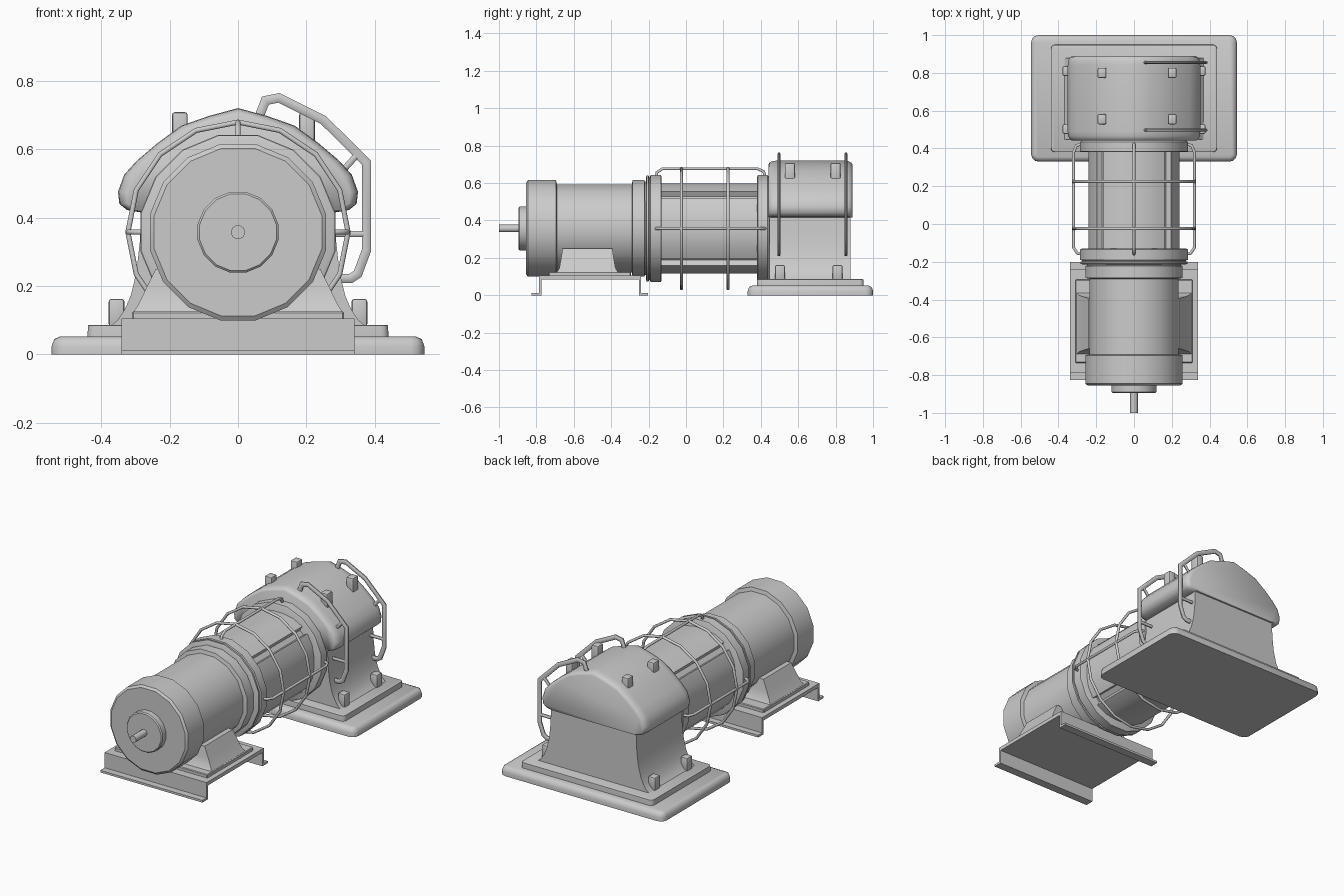
import bpy, bmesh, math
from mathutils import Vector

if "Cube" in bpy.data.objects:
    bpy.data.objects.remove(bpy.data.objects["Cube"])

CZ = 0.357  # height of the shaft axis


def finish(name, bm, bevel=0, seg=2, angle=30):
    bmesh.ops.recalc_face_normals(bm, faces=bm.faces)
    if bevel:
        edges = [e for e in bm.edges if e.calc_face_angle(0) > 0.7]
        bmesh.ops.bevel(bm, geom=edges, offset=bevel, segments=seg,
                        affect='EDGES', profile=0.5, clamp_overlap=True)
    me = bpy.data.meshes.new(name)
    bm.to_mesh(me)
    bm.free()
    for p in me.polygons:
        p.use_smooth = True
    me.set_sharp_from_angle(angle=math.radians(angle))
    ob = bpy.data.objects.new(name, me)
    bpy.context.collection.objects.link(ob)
    return ob


def skin(name, rings, closed=False, **kw):
    """Bridge a list of equal-length point loops."""
    bm = bmesh.new()
    loops = [[bm.verts.new(p) for p in r] for r in rings]
    n, m = len(loops[0]), len(loops)
    for i in range(m if closed else m - 1):
        a, b = loops[i], loops[(i + 1) % m]
        for j in range(n):
            k = (j + 1) % n
            bm.faces.new((a[j], a[k], b[k], b[j]))
    if not closed:
        bm.faces.new(loops[0])
        bm.faces.new(loops[-1])
    return finish(name, bm, **kw)


def lathe(name, profile, n=16):
    """Turn (y, apothem) pairs around the shaft axis, flat side up."""
    rings = []
    for y, r in profile:
        R = r / math.cos(math.pi / n)
        angs = [(j + 0.5) * math.tau / n for j in range(n)]
        rings.append([(R * math.cos(a), y, CZ + R * math.sin(a)) for a in angs])
    return skin(name, rings, angle=32)


def box(name, x0, x1, y0, y1, z0, z1, bevel=0, seg=2):
    rings = [[(x0, y0, z), (x1, y0, z), (x1, y1, z), (x0, y1, z)] for z in (z0, z1)]
    return skin(name, rings, bevel=bevel, seg=seg)


def bar(name, pts, normal, w, t, closed=False):
    """Sweep an octagonal bar along a planar path; w in plane, t across it."""
    pts, nv = [Vector(p) for p in pts], Vector(normal)
    rings, m = [], len(pts)
    for i, p in enumerate(pts):
        a = pts[i - 1] if (i or closed) else p
        b = pts[(i + 1) % m] if (i < m - 1 or closed) else p
        d1 = (p - a).normalized() if p != a else (b - p).normalized()
        d2 = (b - p).normalized() if p != b else d1
        side = (d1 + d2).normalized().cross(nv)
        side /= max(0.5, side.dot(d1.cross(nv)))
        angs = [(k + 0.5) * math.tau / 8 for k in range(8)]
        rings.append([p + side * (math.cos(q) * w / 2) + nv * (math.sin(q) * t / 2)
                      for q in angs])
    return skin(name, rings, closed=closed, angle=50)


# Motor: shaft, hub, end cap, barrel and coupling rings
lathe("shaft", [(-1.0, 0.02), (-0.88, 0.02)], 12)
lathe("shaft_hub", [(-0.895, 0.112), (-0.889, 0.118), (-0.84, 0.118)])
lathe("motor_barrel", [(-0.855, 0.245), (-0.845, 0.258), (-0.695, 0.258), (-0.69, 0.236),
                       (-0.29, 0.236), (-0.285, 0.258), (-0.222, 0.258), (-0.22, 0.25),
                       (-0.19, 0.25)])
lathe("front_ring", [(-0.215, 0.272), (-0.21, 0.283), (-0.2, 0.283), (-0.198, 0.275),
                     (-0.193, 0.275), (-0.19, 0.285), (-0.135, 0.285), (-0.13, 0.275)])
lathe("rear_ring", [(0.38, 0.275), (0.385, 0.285), (0.435, 0.285), (0.45, 0.27)])

# Middle housing: round section with a lengthwise groove at each diagonal
section = []
for q in range(4):
    for deg, r in ((-39.5, 0.255), (-24, 0.25), (-8, 0.243), (8, 0.243),
                   (24, 0.25), (39.5, 0.255), (41, 0.225), (49, 0.225)):
        a = math.radians(deg + 90 * q)
        section.append((r * math.cos(a), CZ + r * math.sin(a)))
skin("middle_housing", [[(x, y, z) for x, z in section] for y in (-0.15, 0.46)])

# Cage around the middle housing
for i, y in enumerate((-0.025, 0.225)):
    hoop = [(0.322 * math.cos(k * math.tau / 16), y, CZ + 0.322 * math.sin(k * math.tau / 16))
            for k in range(16)]
    bar(f"cage_hoop_{i}", hoop, (0, 1, 0), 0.016, 0.017, True)
path = [(-0.16, 0.275), (-0.155, 0.3), (-0.125, 0.32), (0.38, 0.32), (0.415, 0.305), (0.425, 0.275)]
bar("cage_bar_top", [(0, y, CZ + r) for y, r in path], (1, 0, 0), 0.016, 0.016)
for s in (-1, 1):
    bar(f"cage_bar_side_{s}", [(s * r, y, CZ) for y, r in path], (0, 0, 1), 0.016, 0.016)

# Motor stand: Z-shaped rails, plate and flared saddle
box("stand_plate", -0.34, 0.34, -0.785, -0.24, 0.083, 0.105)
for i, (web, flange) in enumerate(((-0.785, -0.825), (-0.252, -0.202))):
    box(f"stand_web_{i}", -0.34, 0.34, web, web + 0.012, 0, 0.09)
    box(f"stand_flange_{i}", -0.34, 0.34, min(web, flange), max(web + 0.012, flange), 0, 0.013)
box("saddle_plate", -0.31, 0.31, -0.735, -0.295, 0.1, 0.125, 0.004, 1)
saddle = [(0.12, 0.308, 0.165), (0.145, 0.292, 0.15), (0.19, 0.27, 0.142), (0.25, 0.24, 0.133)]
skin("motor_saddle", [[(x, -0.527 - h, z), (x, -0.527 + h, z), (-x, -0.527 + h, z), (-x, -0.527 - h, z)]
                      for z, x, h in saddle], angle=40)

# Gearbox base: two rounded tiers
def tier(name, hx, y0, y1, z0, z1, r, soft):
    rings = []
    for z, inset in ((z0, 0), (z0 + (z1 - z0) * 0.45, 0), (z1 - soft * 0.3, soft * 0.3), (z1, soft)):
        loop = []
        for k, (cx, cy) in enumerate(((hx - r, y1 - r), (r - hx, y1 - r),
                                      (r - hx, y0 + r), (hx - r, y0 + r))):
            for j in range(4):
                a = math.radians(90 * k + 30 * j)
                loop.append((cx + (r - inset) * math.cos(a), cy + (r - inset) * math.sin(a), z))
        rings.append(loop)
    skin(name, rings, angle=50)


tier("gearbox_base", 0.545, 0.33, 1.0, 0, 0.052, 0.04, 0.025)
tier("gearbox_step", 0.44, 0.38, 0.95, 0.04, 0.086, 0.022, 0.006)

# Gearbox body: flared pedestal and overhanging domed cover
body = [(0.08, 0.375), (0.1, 0.352), (0.13, 0.332), (0.17, 0.314), (0.24, 0.297),
        (0.33, 0.287), (0.45, 0.283)]
skin("gearbox_pedestal", [[(x, 0.447, z), (x, 0.88, z), (-x, 0.88, z), (-x, 0.447, z)]
                          for z, x in body], angle=40)
half = [(0.285, 0.415), (0.325, 0.422), (0.347, 0.44), (0.351, 0.475), (0.333, 0.525),
        (0.295, 0.567), (0.235, 0.618), (0.165, 0.669), (0.085, 0.697)]
arch = half + [(0, 0.72)] + [(-x, z) for x, z in reversed(half)]
dome = []
for y, k in ((0.441, 0.93), (0.447, 0.965), (0.465, 0.993), (0.49, 1),
             (0.84, 1), (0.865, 0.993), (0.883, 0.965), (0.889, 0.93)):
    dome.append([(x * k, y, 0.44 + (z - 0.44) * k) for x, z in arch])
skin("gearbox_cover", dome, angle=50)

# Bolts on the cover and along the pedestal foot
for y in (0.555, 0.8):
    for x in (-0.17, 0.202):
        box(f"cover_bolt_{x}_{y}", x - 0.023, x + 0.023, y - 0.027, y + 0.027, 0.6, 0.708, 0.008)
for y in (0.502, 0.81):
    for x in (-0.355, 0.355):
        box(f"foot_bolt_{x}_{y}", x - 0.023, x + 0.023, y - 0.026, y + 0.026, 0.08, 0.162, 0.008)

# Guard rails on the right side of the gearbox
rail = [(0.06, 0.69), (0.08, 0.742), (0.12, 0.75), (0.25, 0.685), (0.376, 0.56),
        (0.376, 0.305), (0.35, 0.235), (0.33, 0.222), (0.285, 0.222)]
struts = [[(0.3, 0.53), (0.35, 0.585)], [(0.27, 0.352), (0.376, 0.352)]]
for i, y in enumerate((0.497, 0.855)):
    bar(f"guard_rail_{i}", [(x, y, z) for x, z in rail], (0, 1, 0), 0.029, 0.018)
    for j, s in enumerate(struts):
        bar(f"guard_strut_{i}_{j}", [(x, y, z) for x, z in s], (0, 1, 0), 0.02, 0.016)
